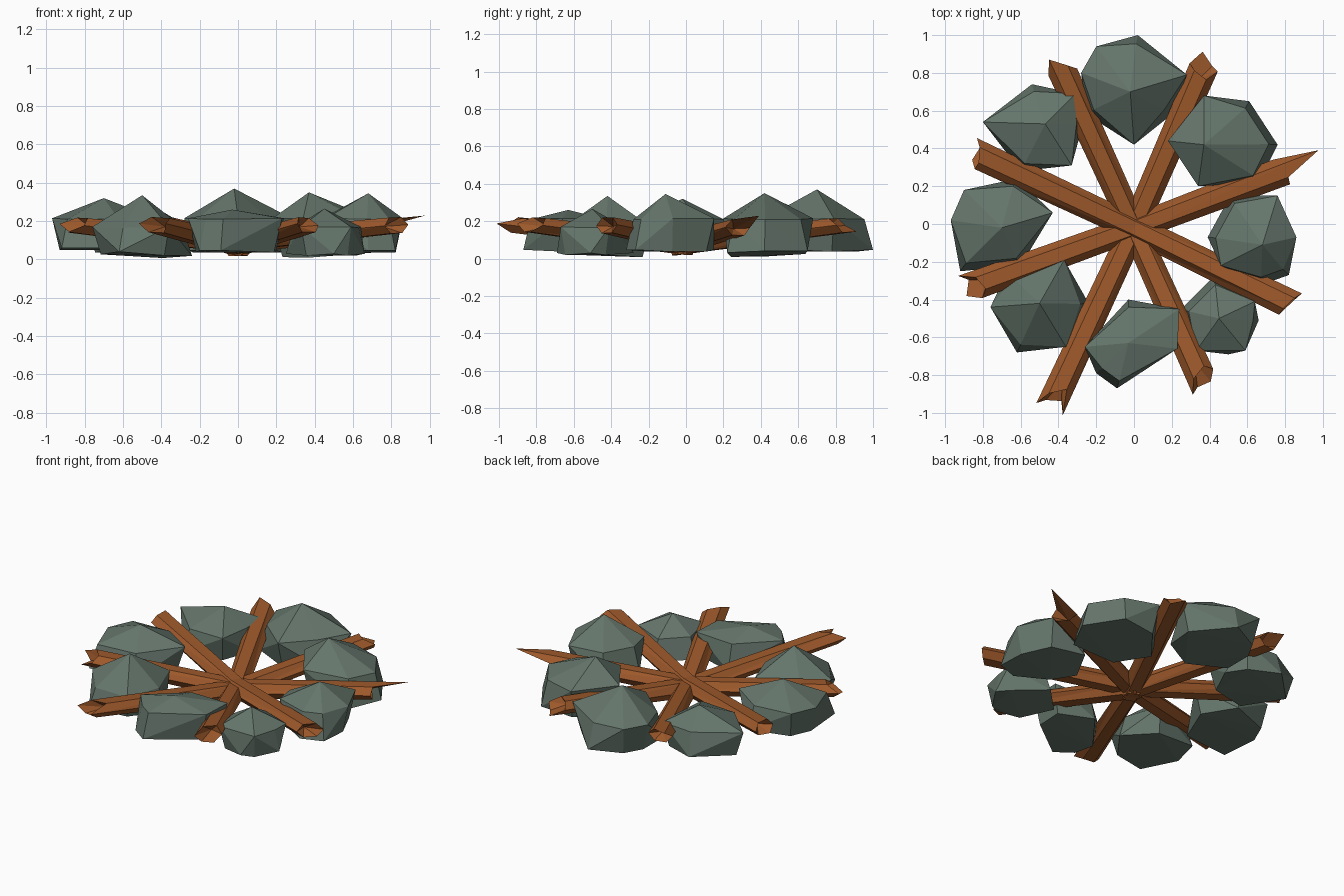
import bpy, bmesh, math
from mathutils import Vector

if "Cube" in bpy.data.objects:
    bpy.data.objects.remove(bpy.data.objects["Cube"])


def material(name, rgb):
    m = bpy.data.materials.new(name)
    m.diffuse_color = (*rgb, 1)
    m.use_nodes = True
    m.node_tree.nodes["Principled BSDF"].inputs["Base Color"].default_value = m.diffuse_color
    return m


STONE = material("grey green stone", (0.13, 0.18, 0.148))
WOOD = material("brown wood", (0.34, 0.1, 0.024))


def finish(bm, name, mat):
    bmesh.ops.recalc_face_normals(bm, faces=bm.faces)
    me = bpy.data.meshes.new(name)
    bm.to_mesh(me)
    bm.free()
    me.materials.append(mat)
    ob = bpy.data.objects.new(name, me)
    bpy.context.collection.objects.link(ob)
    return ob


def stone(name, peak, levels, outline, base=0.037, rim=0.215, tilt=0.0):
    """Faceted boulder: hull of a peak and two rings; U/L says which ring
    reaches the outline at each corner, the other ring is pulled in.
    The base can tilt down towards the middle of the fire."""
    bm = bmesh.new()
    bm.verts.new(peak)
    pts = [Vector(p) for p in outline]
    c = sum(pts, Vector((0, 0))) / len(pts)
    for p, lv in zip(pts, levels):
        q = c + (p - c) * 0.83
        hi, lo = (p, q) if lv == "U" else (q, p)
        bm.verts.new((hi.x, hi.y, rim if lv == "U" else rim - 0.005))
        bm.verts.new((lo.x, lo.y, base + tilt * (lo.length - c.length)
                      + (0.01 if lv == "L" else 0)))
    res = bmesh.ops.convex_hull(bm, input=bm.verts)
    junk = {v for v in res["geom_interior"] + res["geom_unused"]
            if isinstance(v, bmesh.types.BMVert)}
    bmesh.ops.delete(bm, geom=list(junk), context="VERTS")
    finish(bm, name, STONE)


def log(name, end, centre_z, spikes, r=0.077, end_z=0.177):
    """Six-sided half log dipping to the middle, with a splintered outer end."""
    bm = bmesh.new()
    a = Vector((0, -0.02, centre_z))
    b = Vector((*end, end_z))
    d = (b - a).normalized()
    side = d.cross(Vector((0, 0, 1))).normalized()
    up = side.cross(d)
    a = a - d * 0.05

    def ring(p, rad, h, offs):
        return [bm.verts.new(p + side * rad * math.cos(k * math.pi / 3)
                             + up * h * math.sin(k * math.pi / 3) + d * offs[k])
                for k in range(6)]

    inner = ring(a, r * 0.88, 0.06, [0] * 6)
    outer = ring(b, r, 0.048, spikes)
    hollow = bm.verts.new(b - d * 0.06)
    bm.faces.new(inner)
    for k in range(6):
        n = (k + 1) % 6
        bm.faces.new((inner[k], inner[n], outer[n]))
        bm.faces.new((inner[k], outer[n], outer[k]))
        bm.faces.new((outer[k], outer[n], hollow))
    finish(bm, name, WOOD)


# Ring of eight stones
stone("stone_back", (-0.02, 0.70, 0.37), "LULULUU",
      [(0.02, 1.0), (0.28, 0.79), (0.2, 0.58), (0, 0.42), (-0.25, 0.58), (-0.28, 0.8), (-0.2, 0.94)])
stone("stone_back_right", (0.37, 0.42, 0.35), "ULLLUU",
      [(0.37, 0.68), (0.61, 0.65), (0.76, 0.42), (0.66, 0.22), (0.34, 0.2), (0.18, 0.44)],
      base=0.02, tilt=0.05)
stone("stone_right", (0.68, -0.11, 0.345), "LUULLUL",
      [(0.51, 0.15), (0.76, 0.15), (0.86, -0.07), (0.82, -0.27), (0.68, -0.32), (0.46, -0.22), (0.39, -0.07)])
stone("stone_front_right", (0.45, -0.5, 0.265), "LULULUL",
      [(0.42, -0.28), (0.64, -0.41), (0.66, -0.51), (0.59, -0.67), (0.5, -0.69), (0.33, -0.67), (0.25, -0.45)],
      base=0.02, rim=0.17)
stone("stone_front", (-0.03, -0.63, 0.26), "LUULLU",
      [(-0.03, -0.4), (0.24, -0.45), (0.23, -0.66), (-0.09, -0.87), (-0.2, -0.79), (-0.26, -0.65)])
stone("stone_front_left", (-0.5, -0.42, 0.335), "ULULUL",
      [(-0.37, -0.19), (-0.24, -0.42), (-0.36, -0.65), (-0.62, -0.68), (-0.76, -0.44), (-0.67, -0.25)],
      base=0.018, rim=0.17, tilt=0.05)
stone("stone_left", (-0.70, -0.02, 0.32), "LULLUU",
      [(-0.62, 0.24), (-0.43, 0.06), (-0.6, -0.22), (-0.92, -0.25), (-0.97, 0.02), (-0.9, 0.18)], base=0.05)
stone("stone_back_left", (-0.47, 0.53, 0.295), "LULULU",
      [(-0.54, 0.74), (-0.31, 0.69), (-0.27, 0.53), (-0.33, 0.31), (-0.6, 0.28), (-0.8, 0.54)], rim=0.2)

# Eight logs meeting in the middle; spikes run right, top right, top left, left,
# bottom left, bottom right (as seen looking outwards along the log)
log("log_left", (-0.81, 0.36), 0.095, [0.06, 0.03, 0.0, 0.0, 0.03, 0.02])
log("log_right_front", (0.81, -0.415), 0.095, [-0.01, 0.0, 0.03, 0.05, 0.03, 0.0])
log("log_right_back", (0.78, 0.275), 0.082, [0.02, 0.03, 0.23, -0.02, 0.0, 0.02], end_z=0.165)
log("log_left_front", (-0.83, -0.32), 0.082, [0.08, 0.0, -0.03, 0.0, 0.07, 0.03])
log("log_back_left", (-0.375, 0.80), 0.078, [-0.01, 0.03, 0.10, 0.02, 0.02, 0.0])
log("log_front_right", (0.345, -0.79), 0.078, [0.09, 0.02, -0.02, 0.01, 0.06, 0.06])
log("log_back_right", (0.365, 0.82), 0.075, [0.02, -0.04, -0.02, 0.0, 0.08, 0.03])
log("log_front_left", (-0.405, -0.89), 0.075, [0.1, 0.03, -0.03, 0.1, 0.03, 0.06])
